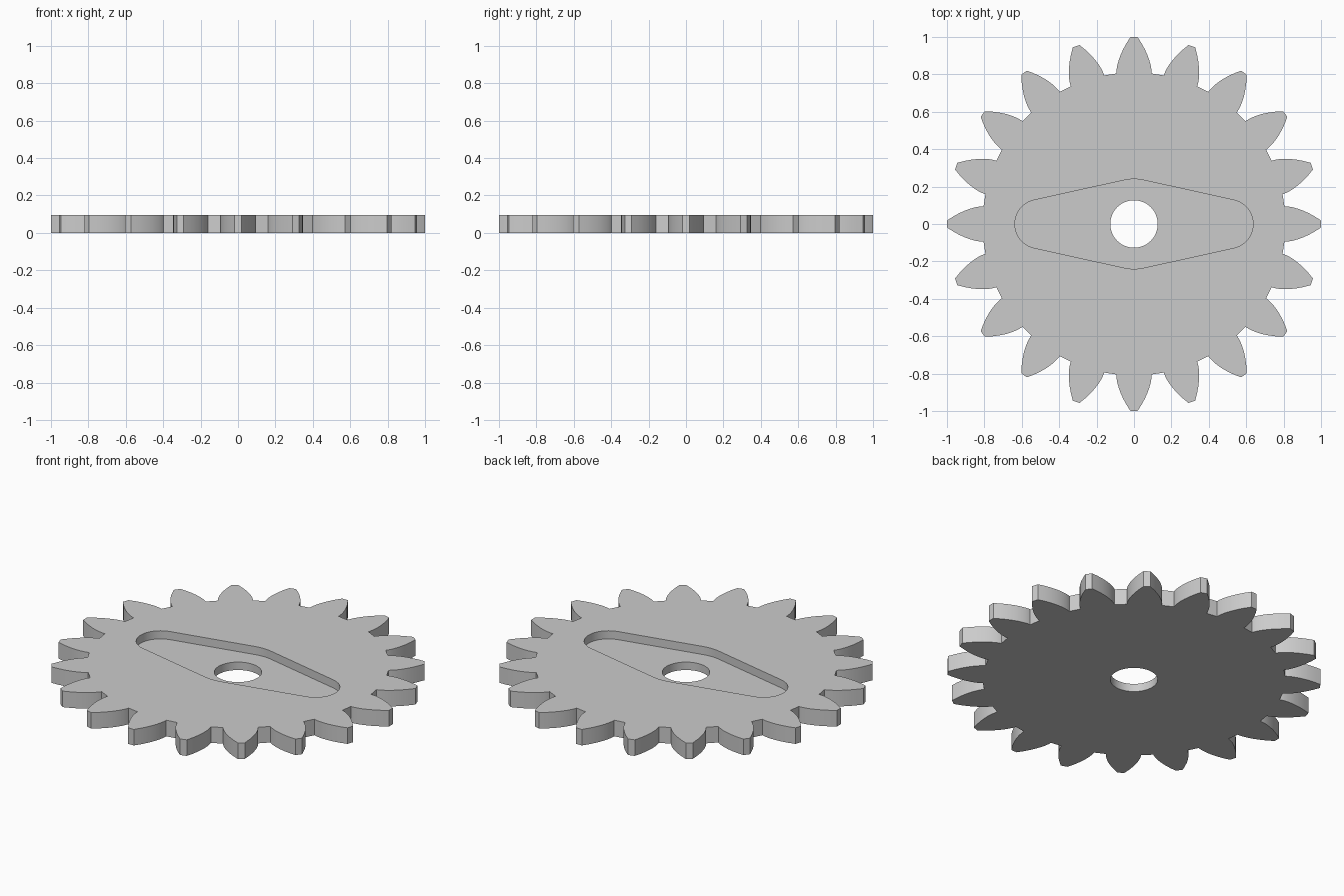
import bpy
import bmesh
from math import sin, cos, tan, acos, asin, pi, radians

cube = bpy.data.objects.get("Cube")
if cube:
    bpy.data.objects.remove(cube, do_unlink=True)

TEETH, BASE_R, TIP_R = 20, 0.81, 1.0
THICK, FLOOR, BORE_R = 0.095, 0.047, 0.127


def polar(r, a, cx=0.0):
    return (cx + r * cos(a), r * sin(a))


def arc(r, a0, a1, steps, cx=0.0):
    return [polar(r, a0 + (a1 - a0) * i / steps, cx) for i in range(steps + 1)]


def gear_outline(steps=8):
    """Involute teeth with straight roots and small flat tips."""
    flank = []
    for i in range(steps + 1):
        r = BASE_R + (TIP_R - BASE_R) * (i / steps) ** 1.5
        pressure = acos(BASE_R / r)
        flank.append((r, radians(6.65) - (tan(pressure) - pressure)))
    points = []
    for k in range(TEETH):
        mid = 2 * pi * k / TEETH
        points += [polar(r, mid - a) for r, a in flank]
        points += [polar(r, mid + a) for r, a in reversed(flank)]
    return points


def recess_outline(hub=0.24, end=0.131, cx=0.506):
    """Hub circle joined by tangent lines to a smaller circle at each side."""
    t = asin((hub - end) / cx)
    a = pi / 2 - t
    return (arc(end, -a, a, 20, cx) + arc(hub, a, pi - a, 8)
            + arc(end, pi - a, pi + a, 20, -cx) + arc(hub, pi + a, 2 * pi - a, 8))


bm = bmesh.new()


def loop(points, z):
    verts = [bm.verts.new((x, y, z)) for x, y in points]
    edges = [bm.edges.new((v, verts[i - 1])) for i, v in enumerate(verts)]
    return verts, edges


def wall(low, high):
    for i in range(len(low[0])):
        bm.faces.new((low[0][i - 1], low[0][i], high[0][i], high[0][i - 1]))


def ring(outer, inner, up):
    bmesh.ops.triangle_fill(bm, edges=outer[1] + inner[1], use_beauty=True,
                            normal=(0, 0, up))


# Edge loops of the plate, the recess and the bore
gear, recess = gear_outline(), recess_outline()
bore = arc(BORE_R, 0, 2 * pi, 48)[:-1]
gear_low, gear_high = loop(gear, 0), loop(gear, THICK)
recess_low, recess_high = loop(recess, FLOOR), loop(recess, THICK)
bore_low, bore_high = loop(bore, 0), loop(bore, FLOOR)

# Flat faces, then side walls
ring(gear_low, bore_low, -1)
ring(gear_high, recess_high, 1)
ring(recess_low, bore_high, 1)
wall(gear_low, gear_high)
wall(recess_low, recess_high)
wall(bore_low, bore_high)
bmesh.ops.recalc_face_normals(bm, faces=bm.faces)

mesh = bpy.data.meshes.new("gear_wheel")
bm.to_mesh(mesh)
bm.free()

# Plain grey material
grey = bpy.data.materials.new("light grey")
grey.use_nodes = True
grey.diffuse_color = (0.6, 0.6, 0.6, 1)
grey.node_tree.nodes["Principled BSDF"].inputs["Base Color"].default_value = (0.6, 0.6, 0.6, 1)
mesh.materials.append(grey)

wheel = bpy.data.objects.new("gear_wheel", mesh)
bpy.context.collection.objects.link(wheel)
bpy.ops.object.select_all(action="DESELECT")
wheel.select_set(True)
bpy.context.view_layer.objects.active = wheel
bpy.ops.object.shade_smooth_by_angle(angle=radians(25))
